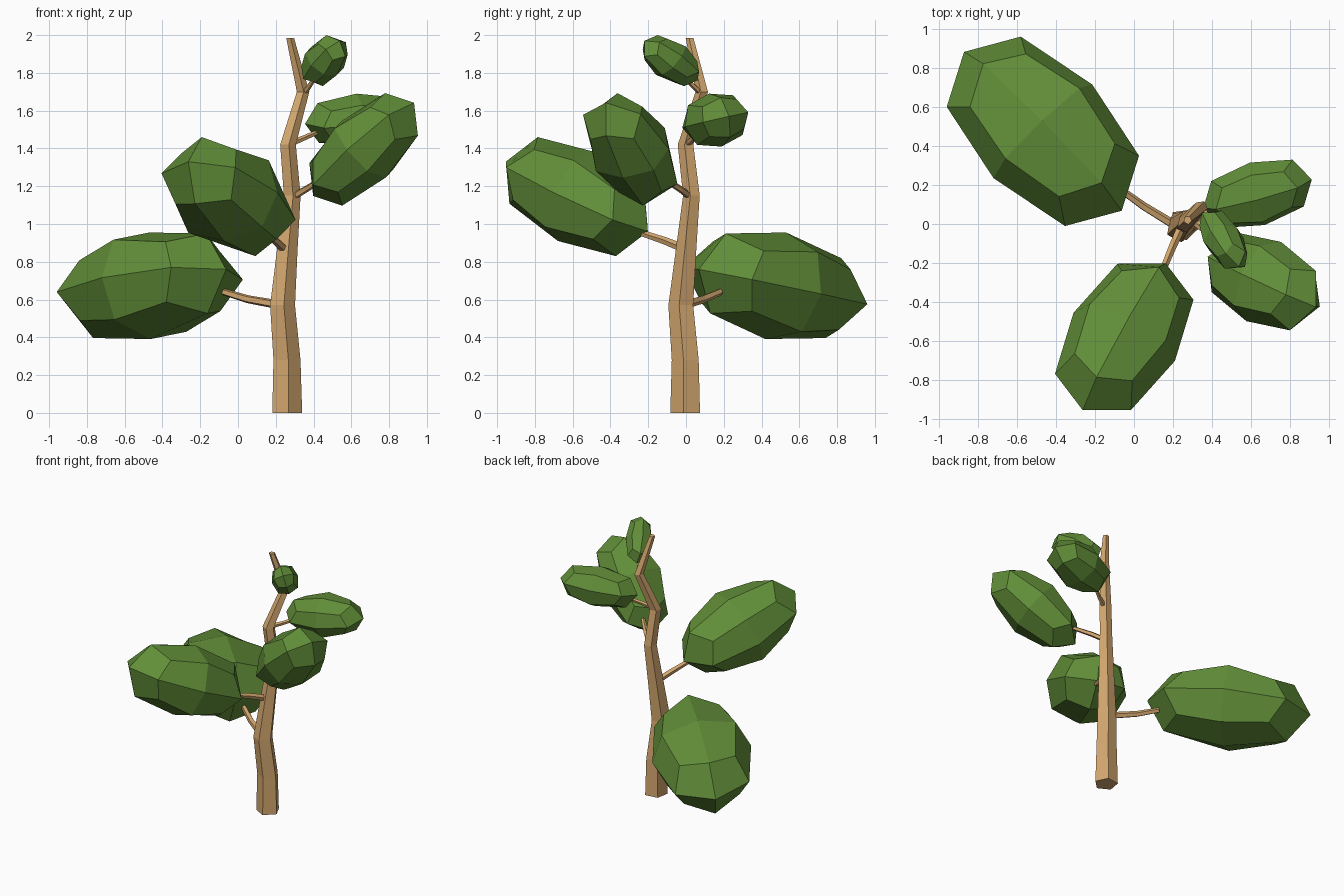
import bpy, bmesh
from math import cos, sin, tau, radians
from mathutils import Vector


def material(name, color):
    m = bpy.data.materials.new(name)
    m.diffuse_color = color
    return m


bark = material("bark", (0.66, 0.39, 0.16, 1))
green = material("leaf_green", (0.12, 0.27, 0.04, 1))


def finish(bm, name, mat):
    bmesh.ops.recalc_face_normals(bm, faces=bm.faces)
    mesh = bpy.data.meshes.new(name)
    bm.to_mesh(mesh)
    bm.free()
    mesh.materials.append(mat)
    obj = bpy.data.objects.new(name, mesh)
    bpy.context.collection.objects.link(obj)


def tube(name, points, axis, sides=5, phase=radians(-82)):
    """Capped five-sided tube through (x, y, z, radius) points."""
    bm = bmesh.new()
    turn = Vector((0, 0, 1)).rotation_difference(Vector(axis))
    rings = []
    for x, y, z, r in points:
        ring = []
        for i in range(sides):
            a = phase + tau * i / sides
            ring.append(bm.verts.new(Vector((x, y, z)) + turn @ Vector((r * cos(a), r * sin(a), 0))))
        rings.append(ring)
    for lo, hi in zip(rings, rings[1:]):
        for i in range(sides):
            j = (i + 1) % sides
            bm.faces.new((lo[i], lo[j], hi[j], hi[i]))
    bm.faces.new(rings[0])
    bm.faces.new(rings[-1])
    finish(bm, name, bark)


def foliage(name, centre, a, b, c):
    """Rounded 24-face cube stretched along three half-axes."""
    bm = bmesh.new()
    bmesh.ops.create_cube(bm, size=2)
    bmesh.ops.subdivide_edges(bm, edges=bm.edges[:], cuts=1, use_grid_fill=True)
    rounding = {1: 1.0, 2: 0.75, 3: 0.565}
    for v in bm.verts:
        p = v.co * rounding[sum(abs(k) > 0.5 for k in v.co)]
        v.co = Vector(centre) + Vector(a) * p.x + Vector(b) * p.y + Vector(c) * p.z
    finish(bm, name, green)


# Crooked trunk
tube("trunk", [
    (0.257, 0.0, 0.0, 0.084), (0.256, 0.0, 0.28, 0.076),
    (0.233, -0.024, 0.57, 0.070), (0.258, 0.003, 0.86, 0.058),
    (0.285, 0.031, 1.15, 0.047), (0.263, 0.0, 1.42, 0.044),
    (0.343, 0.085, 1.70, 0.035), (0.275, 0.02, 1.985, 0.022)], (0, 0, 1))

# Branches, from low to high
branches = [
    [(0.23, -0.02, 0.57, 0.025), (0.05, 0.09, 0.602, 0.022), (-0.075, 0.18, 0.64, 0.019)],
    [(0.25, 0.0, 0.865, 0.024), (0.20, -0.11, 0.91, 0.021), (0.15, -0.23, 0.95, 0.018)],
    [(0.285, 0.03, 1.14, 0.020), (0.36, -0.03, 1.185, 0.018), (0.45, -0.12, 1.24, 0.015)],
    [(0.265, 0.0, 1.42, 0.018), (0.35, 0.04, 1.455, 0.015), (0.43, 0.09, 1.49, 0.013)],
    [(0.343, 0.085, 1.69, 0.017), (0.37, 0.05, 1.72, 0.014), (0.41, -0.01, 1.78, 0.012)],
]
for n, pts in enumerate(branches, 1):
    tube(f"branch_{n}", pts, Vector(pts[-1][:3]) - Vector(pts[0][:3]))

# Foliage clumps: centre, then long, side and upward half-axes
clumps = [
    ((-0.467, 0.475, 0.673), (-0.404, 0.407, -0.087), (0.253, 0.240, -0.043), (-0.004, 0.055, 0.282)),
    ((-0.050, -0.578, 1.145), (-0.213, -0.376, 0.185), (0.260, -0.123, 0.021), (0.024, 0.100, 0.235)),
    ((0.665, -0.295, 1.395), (0.267, -0.130, 0.247), (0.089, 0.203, 0.003), (-0.116, 0.040, 0.150)),
    ((0.633, 0.155, 1.550), (0.278, 0.073, 0.020), (-0.038, 0.160, 0.035), (-0.005, -0.033, 0.140)),
    ((0.458, -0.080, 1.865), (0.080, -0.140, 0.105), (0.070, 0.059, 0.025), (-0.067, 0.047, 0.075)),
]
for n, clump in enumerate(clumps, 1):
    foliage(f"foliage_{n}", *clump)
